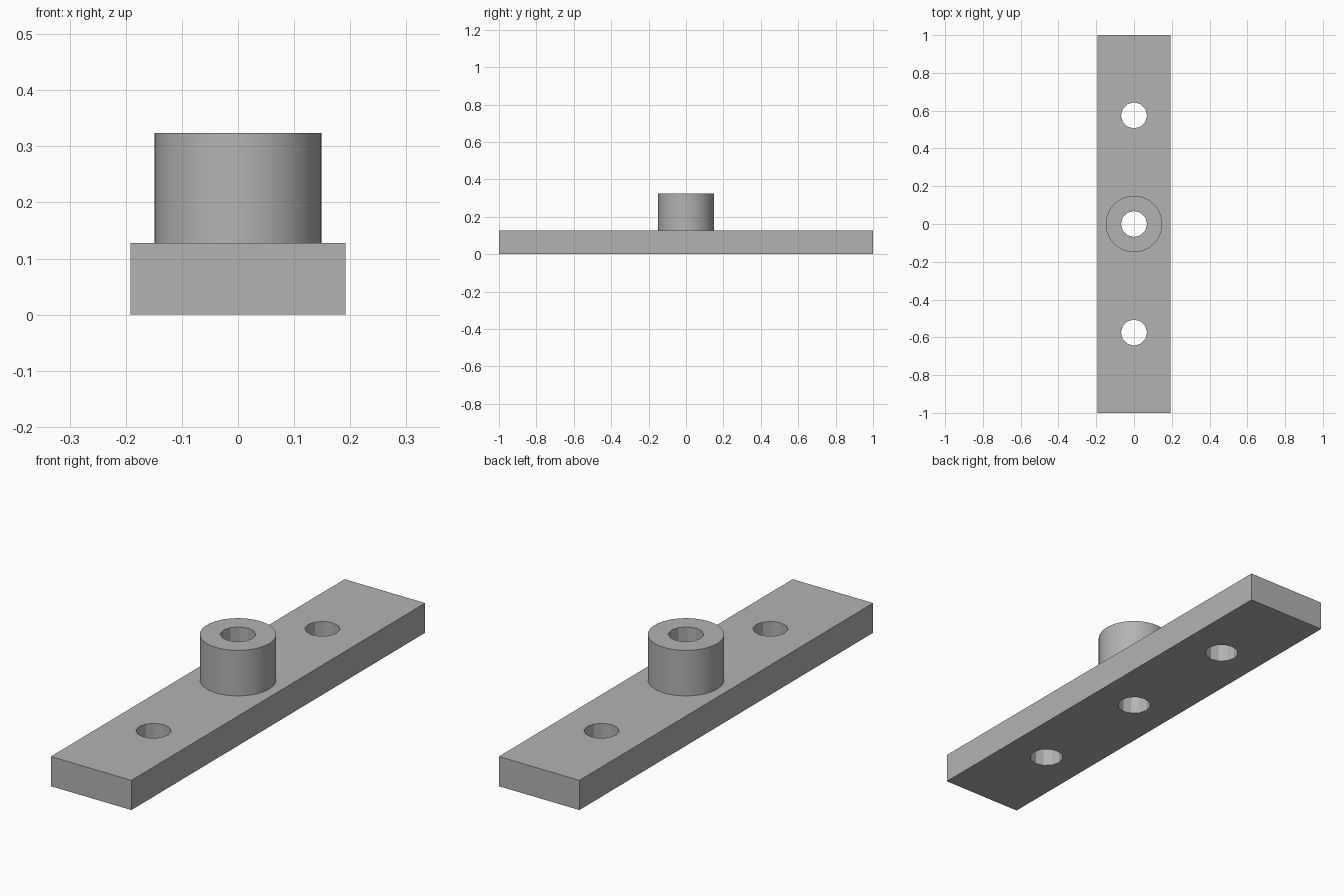
import bpy
import math

cube = bpy.data.objects.get("Cube")
if cube:
    bpy.data.objects.remove(cube, do_unlink=True)

BAR_SIZE = (0.384, 2.0, 0.128)
BOSS_RADIUS, TOTAL_HEIGHT = 0.149, 0.324
HOLE_RADIUS, HOLE_SPACING = 0.069, 0.575

# Single bare metal colour
grey = bpy.data.materials.new("plain_grey")
grey.use_nodes = True
colour = (0.45, 0.45, 0.45, 1)
grey.diffuse_color = colour
grey.node_tree.nodes["Principled BSDF"].inputs["Base Color"].default_value = colour


def cylinder(name, radius, bottom, top, y, sides):
    """Upright cylinder whose first corner points along +x."""
    bpy.ops.mesh.primitive_cylinder_add(
        vertices=sides, radius=radius, depth=top - bottom,
        location=(0, y, (bottom + top) / 2), rotation=(0, 0, math.pi / 2))
    obj = bpy.context.object
    obj.name = name
    obj.data.materials.append(grey)
    return obj


def combine(target, tool, operation):
    """Apply a boolean and remove the tool object."""
    tool.hide_render = True
    mod = target.modifiers.new(operation.title(), "BOOLEAN")
    mod.operation = operation
    mod.solver = "EXACT"
    mod.object = tool
    bpy.ops.object.select_all(action="DESELECT")
    target.select_set(True)
    bpy.context.view_layer.objects.active = target
    bpy.ops.object.modifier_apply(modifier=mod.name)
    bpy.data.objects.remove(tool, do_unlink=True)


# Flat bar
bpy.ops.mesh.primitive_cube_add(size=1, location=(0, 0, BAR_SIZE[2] / 2))
bar = bpy.context.object
bar.name = "mounting_bar"
bar.scale = BAR_SIZE
bpy.ops.object.transform_apply(location=True, rotation=True, scale=True)
bar.data.materials.append(grey)

# Round boss joined to the middle of the bar
boss = cylinder("boss", BOSS_RADIUS, BAR_SIZE[2] / 2, TOTAL_HEIGHT, 0, 48)
combine(bar, boss, "UNION")

# Central bore and the two screw holes
for y in (-HOLE_SPACING, 0, HOLE_SPACING):
    combine(bar, cylinder("hole_cutter", HOLE_RADIUS, -0.1, 0.5, y, 12), "DIFFERENCE")

# Smooth boss wall, faceted holes and crisp edges
bpy.ops.object.shade_smooth_by_angle(angle=math.radians(20))
